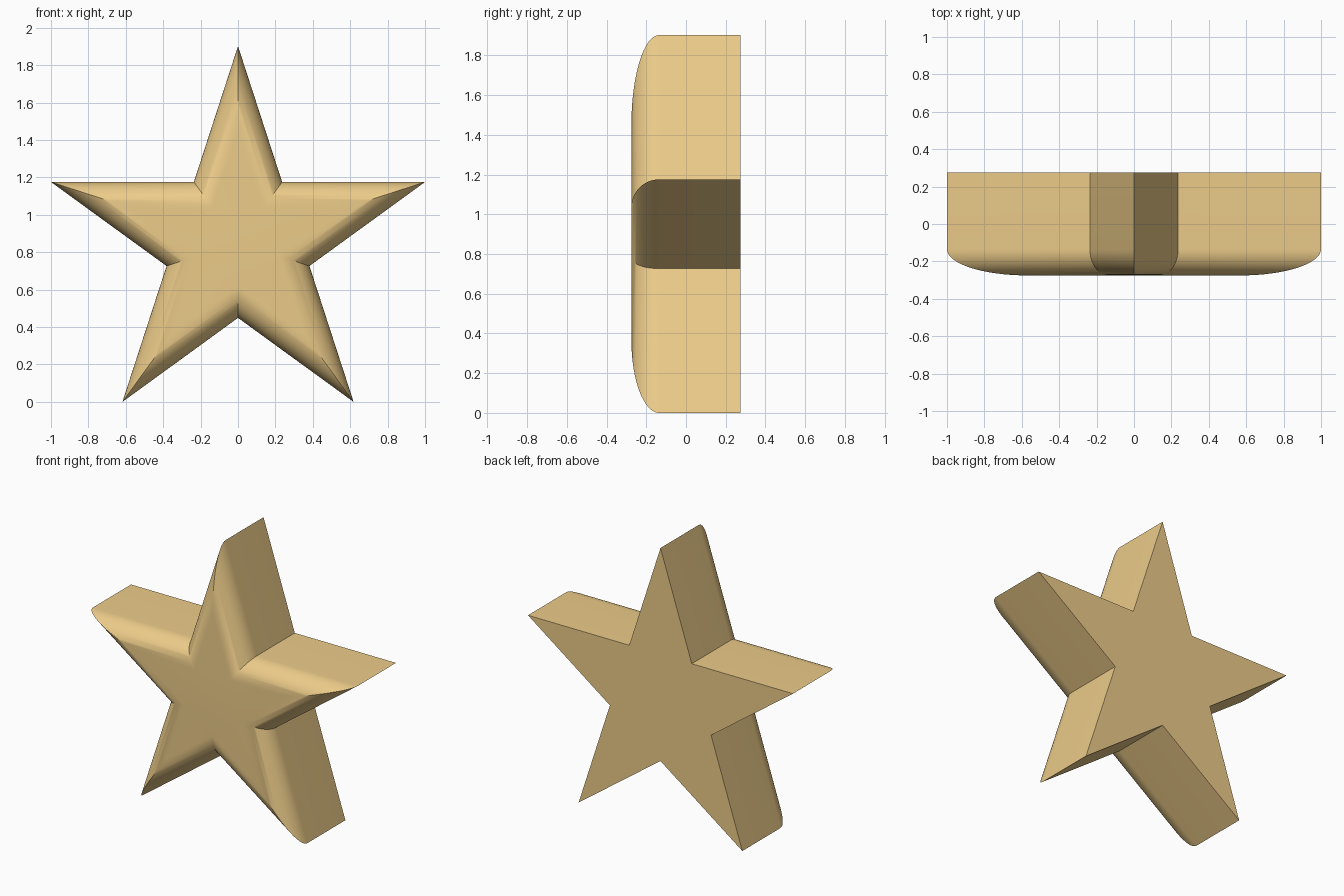
import bpy, bmesh
from math import sin, cos, pi, radians

if "Cube" in bpy.data.objects:
    bpy.data.objects.remove(bpy.data.objects["Cube"])

R = 1 / sin(radians(72))          # outer radius for a 2-unit wide star
r = R * sin(radians(18)) / cos(radians(36))  # inner radius with straight pentagram edges
APOTHEM = R * sin(radians(18))    # distance from centre to every edge line
CZ = R * cos(radians(36))
HALF, BEVEL, SEG = 0.275, 0.14, 16

bm = bmesh.new()


def star_ring(inset, y):
    """Star outline moved inwards by inset (the same star, scaled)."""
    s = 1 - inset / APOTHEM
    return [bm.verts.new((s * (r if i % 2 else R) * sin(i * pi / 5), y,
                          CZ + s * (r if i % 2 else R) * cos(i * pi / 5)))
            for i in range(10)]


# flat back, straight walls, quarter-round front edge
rings = [star_ring(0, HALF)]
for k in range(SEG + 1):
    a = k / SEG * pi / 2
    rings.append(star_ring(BEVEL * (1 - cos(a)), -HALF + BEVEL * (1 - sin(a))))
for lo, hi in zip(rings, rings[1:]):
    for i in range(10):
        j = (i + 1) % 10
        bm.faces.new((lo[i], lo[j], hi[j], hi[i]))
bm.faces.new(rings[0])
bm.faces.new(rings[-1])
bmesh.ops.recalc_face_normals(bm, faces=bm.faces)

mesh = bpy.data.meshes.new("star")
bm.to_mesh(mesh)
bm.free()
star = bpy.data.objects.new("star", mesh)
bpy.context.collection.objects.link(star)

# warm golden colour
mat = bpy.data.materials.new("gold")
mat.diffuse_color = (0.84, 0.60, 0.25, 1)
mat.use_nodes = True
mat.node_tree.nodes["Principled BSDF"].inputs["Base Color"].default_value = mat.diffuse_color
mesh.materials.append(mat)

bpy.context.view_layer.objects.active = star
star.select_set(True)
bpy.ops.object.shade_smooth_by_angle(angle=radians(30))
